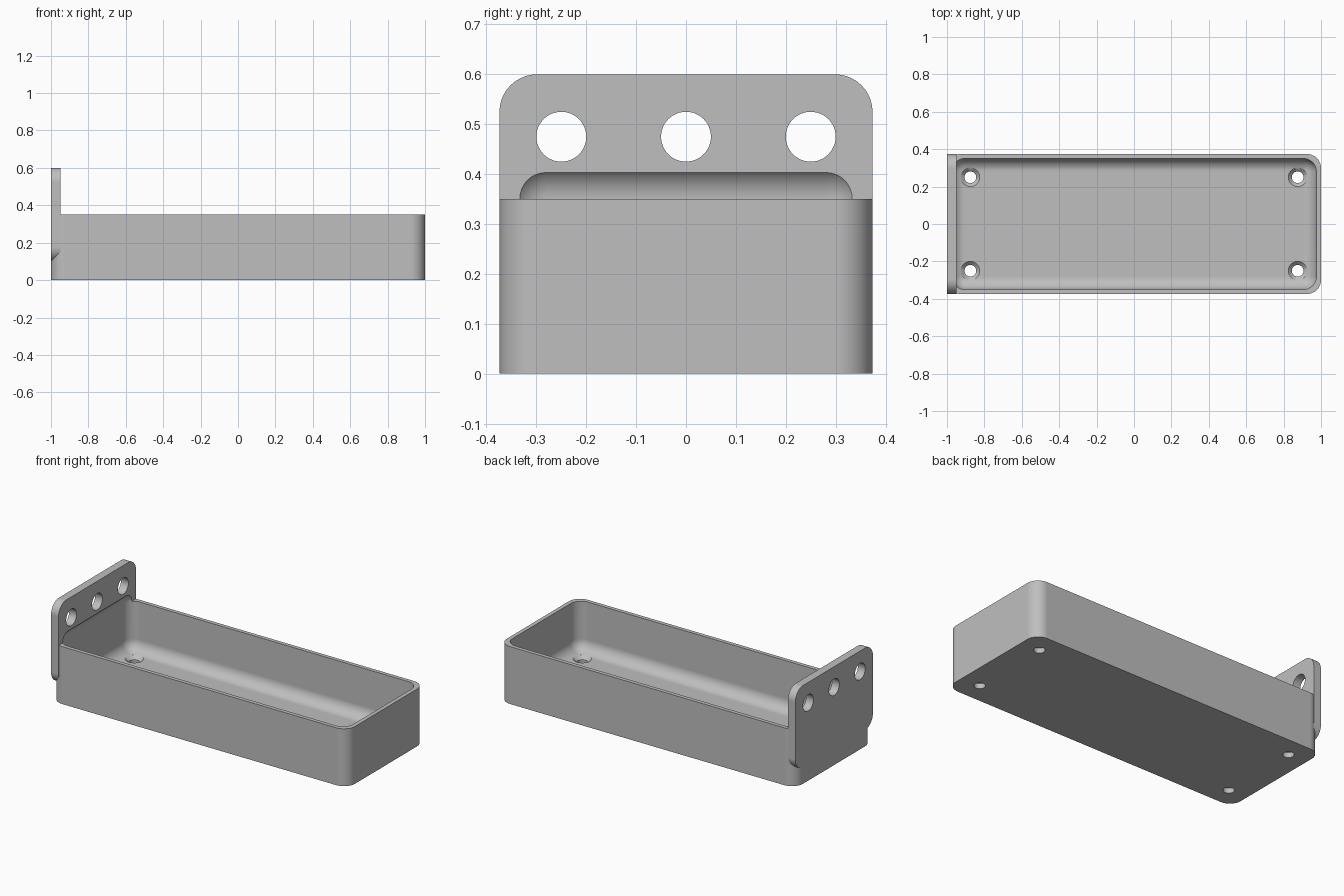
import bpy, bmesh, math
from mathutils import Matrix, Vector

cube = bpy.data.objects.get("Cube")
if cube:
    bpy.data.objects.remove(cube, do_unlink=True)

grey = bpy.data.materials.new("light_grey")
grey.use_nodes = True
colour = (0.52, 0.52, 0.52, 1)
grey.diffuse_color = colour
grey.node_tree.nodes["Principled BSDF"].inputs["Base Color"].default_value = colour


def to_object(name, bm):
    bmesh.ops.recalc_face_normals(bm, faces=bm.faces)
    mesh = bpy.data.meshes.new(name)
    bm.to_mesh(mesh)
    bm.free()
    mesh.materials.append(grey)
    ob = bpy.data.objects.new(name, mesh)
    bpy.context.collection.objects.link(ob)
    return ob


def rounded_box(name, lo, hi, radius, axis=None, segments=10):
    """Box with rounded edges; with an axis, only edges along it are rounded."""
    lo, hi = Vector(lo), Vector(hi)
    bm = bmesh.new()
    bmesh.ops.create_cube(bm, size=1, matrix=Matrix.Translation((lo + hi) / 2)
                          @ Matrix.Diagonal((*(hi - lo), 1)))
    edges = [e for e in bm.edges if axis is None
             or abs((e.verts[0].co - e.verts[1].co)[axis]) > 1e-4]
    bmesh.ops.bevel(bm, geom=edges, offset=radius, offset_type='OFFSET',
                    segments=segments, profile=0.5, affect='EDGES')
    return to_object(name, bm)


def cone(name, centre, r1, r2, depth, along_x=False):
    bm = bmesh.new()
    turn = Matrix.Rotation(math.pi / 2, 4, 'Y') if along_x else Matrix()
    bmesh.ops.create_cone(bm, cap_ends=True, segments=48, radius1=r1, radius2=r2,
                          depth=depth, matrix=Matrix.Translation(centre) @ turn)
    return to_object(name, bm)


def combine(target, other, operation):
    other.hide_render = True
    mod = target.modifiers.new(operation.lower(), 'BOOLEAN')
    mod.operation, mod.solver, mod.object = operation, 'EXACT', other
    bpy.context.view_layer.objects.active = target
    bpy.ops.object.modifier_apply(modifier=mod.name)
    bpy.data.objects.remove(other, do_unlink=True)


# Tray body joined to the upright mounting plate
tray = rounded_box("tray_with_mounting_plate", (-1, -0.374, 0), (1, 0.374, 0.35), 0.075, axis=2)
plate = rounded_box("mounting_plate", (-1, -0.374, 0.1), (-0.95, 0.374, 0.6), 0.075, axis=0)
combine(tray, plate, 'UNION')

# Hollow with rounded edges, which also scoops into the plate
hollow = rounded_box("hollow_cutter", (-0.975, -0.35, 0.05), (0.975, 0.35, 0.42), 0.07)
combine(tray, hollow, 'DIFFERENCE')

# Three round holes through the plate
for y in (-0.25, 0, 0.25):
    combine(tray, cone("plate_hole", (-0.975, y, 0.475), 0.05, 0.05, 0.2, True), 'DIFFERENCE')

# Countersunk screw holes in the floor
for x in (-0.875, 0.875):
    for y in (-0.25, 0.25):
        combine(tray, cone("screw_hole", (x, y, 0.02), 0.031, 0.031, 0.16), 'DIFFERENCE')
        combine(tray, cone("countersink", (x, y, 0.05), 0.03, 0.07, 0.04), 'DIFFERENCE')

# Smooth the rounded surfaces, keep edges crisp and flats flat
bpy.ops.object.select_all(action='DESELECT')
tray.select_set(True)
bpy.context.view_layer.objects.active = tray
bpy.ops.object.shade_smooth_by_angle(angle=math.radians(30))
weighted = tray.modifiers.new("weighted_normals", 'WEIGHTED_NORMAL')
weighted.keep_sharp = True
